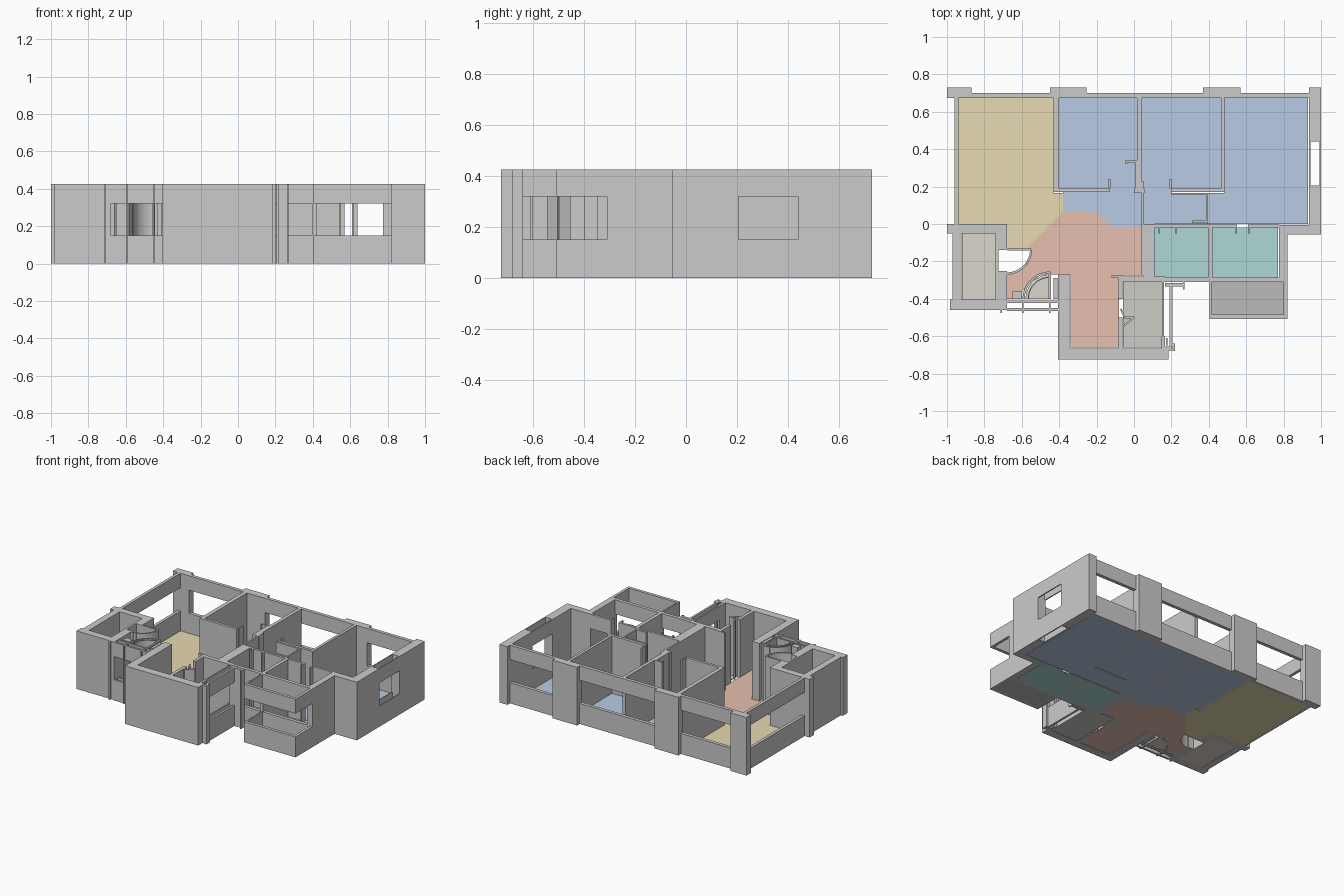
import bpy, bmesh
from math import cos, sin, radians, hypot

H = 0.425                # wall height
SILL, HEAD = 0.15, 0.32  # window opening
FULL = [(0, H)]
OPEN = [(0, SILL), (HEAD, H)]


def finish(name, bm, color=None):
    bmesh.ops.recalc_face_normals(bm, faces=bm.faces)
    me = bpy.data.meshes.new(name)
    bm.to_mesh(me)
    bm.free()
    ob = bpy.data.objects.new(name, me)
    bpy.context.collection.objects.link(ob)
    if color:
        mat = bpy.data.materials.new(name + "_colour")
        mat.diffuse_color = (*color, 1)
        me.materials.append(mat)
    return ob


def prism(bm, pts, z0, z1):
    lo = [bm.verts.new((x, y, z0)) for x, y in pts]
    hi = [bm.verts.new((x, y, z1)) for x, y in pts]
    bm.faces.new(lo[::-1])
    bm.faces.new(hi)
    n = len(pts)
    for i in range(n):
        j = (i + 1) % n
        bm.faces.new((lo[i], lo[j], hi[j], hi[i]))


def walls(name, rects, spans=FULL):
    """Rectangles (x0, x1, y0, y1) raised through each height span."""
    bm = bmesh.new()
    for x0, x1, y0, y1 in rects:
        for z0, z1 in spans:
            prism(bm, [(x0, y0), (x1, y0), (x1, y1), (x0, y1)], z0, z1)
    return finish(name, bm)


def strip(name, path, t=0.012):
    """Thin full-height panels following a path."""
    bm = bmesh.new()
    for (ax, ay), (bx, by) in zip(path, path[1:]):
        d = hypot(bx - ax, by - ay)
        nx, ny = -(by - ay) / d * t / 2, (bx - ax) / d * t / 2
        prism(bm, [(ax + nx, ay + ny), (ax - nx, ay - ny),
                   (bx - nx, by - ny), (bx + nx, by + ny)], 0, H)
    return finish(name, bm)


def floor(name, pts, color):
    bm = bmesh.new()
    prism(bm, pts, 0, 0.004)
    return finish(name, bm, color)


def box_floor(name, x0, x1, y0, y1, color):
    return floor(name, [(x0, y0), (x1, y0), (x1, y1), (x0, y1)], color)


def arc(cx, cy, r, a0, a1, n=10):
    return [(cx + r * cos(radians(a0 + (a1 - a0) * i / n)),
             cy + r * sin(radians(a0 + (a1 - a0) * i / n))) for i in range(n + 1)]


# Floors
TAN, BLUE, PINK = (.80, .70, .44), (.49, .60, .79), (.80, .53, .43)
TEAL, STONE = (.42, .68, .67), (.72, .68, .61)
floor("living_floor", [(-.94, .675), (-.43, .675), (-.43, .165), (-.38, .165), (-.38, .065),
                       (-.58, -.135), (-.68, -.135), (-.68, 0), (-.94, 0)], TAN)
box_floor("bedroom_1_floor", -.40, .015, .19, .675, BLUE)
box_floor("bedroom_2_floor", .04, .465, .19, .675, BLUE)
floor("bedroom_3_floor", [(.48, .675), (.93, .675), (.93, 0), (.395, 0), (.395, .165), (.48, .165)], BLUE)
floor("corridor_floor", [(-.38, .17), (.04, .17), (.04, -.02), (-.12, -.02),
                         (-.20, .065), (-.38, .065)], BLUE)
box_floor("closet_floor", .05, .39, 0, .16, BLUE)
box_floor("bedroom_2_door_floor", .05, .20, .16, .19, BLUE)
box_floor("bedroom_1_door_floor", -.13, .0, .17, .19, BLUE)
floor("hall_floor", [(-.38, .065), (-.20, .065), (-.12, -.02), (.04, -.02), (.04, -.275),
                     (-.08, -.275), (-.08, -.66), (-.34, -.66), (-.34, -.27), (-.50, -.27),
                     (-.60, -.36), (-.61, -.40), (-.68, -.40), (-.68, -.265)]
      + arc(-.68, -.135, .13, -85, 0) + [(-.58, -.135)], PINK)
box_floor("bathroom_1_floor", .11, .395, -.285, -.02, TEAL)
box_floor("bathroom_2_floor", .42, .77, -.285, -.02, TEAL)
box_floor("lift_floor", -.92, -.73, -.405, -.05, STONE)
box_floor("kitchen_floor", -.06, .15, -.66, -.31, (.60, .62, .56))
box_floor("balcony_floor", .41, .80, -.485, -.31, (.5, .5, .5))
floor("entry_mat_floor", [(-.45, -.40)] + arc(-.45, -.40, .13, 90, 180), STONE)

# Rear facade: piers with recessed window bands
walls("rear_piers", [(-1, -.87, .675, .73), (-.45, -.255, .675, .73),
                     (.37, .57, .675, .73), (.935, 1, .675, .73)])
walls("rear_window_bands", [(x0, x1, .675, .70) for x0, x1 in
                            ((-.87, -.45), (-.255, .37), (.57, .935))], OPEN)

# Left side: living room window band and lift room
walls("left_window_band", [(-.96, -.938, 0, .675)], OPEN)
walls("lift_room_walls", [(-1, -.68, -.05, 0), (-.97, -.922, -.405, -.05),
                          (-.985, -.68, -.46, -.405), (-.74, -.725, -.405, -.05),
                          (-.725, -.68, -.14, -.05), (-.725, -.68, -.405, -.25)])

# Right side: solid wall with a hollow window, stepping in toward the balcony
walls("right_walls", [(.935, 1, .44, .675), (.935, 1, -.055, .205),
                      (.775, .935, -.055, -.005), (.775, .82, -.31, -.055)])
walls("right_window_panels", [(.935, .943, .205, .44), (.992, 1, .205, .44)], OPEN)

# Balcony parapet bands
walls("balcony_bands", [(.405, .82, -.507, -.485), (.80, .82, -.485, -.31),
                        (.405, .415, -.485, -.31)], OPEN)

# Front block: dining bay and kitchen
walls("front_block_walls", [(-.405, -.345, -.725, -.27), (-.345, .185, -.725, -.665),
                            (-.085, -.062, -.665, -.50), (-.085, -.062, -.40, -.275),
                            (-.12, -.062, -.285, -.275), (-.062, .165, -.31, -.28),
                            (.148, .165, -.665, -.60), (.165, .20, -.675, -.655)])
walls("kitchen_window_bands", [(.19, .205, -.655, -.335), (.15, .16, -.60, -.31)], OPEN)
walls("kitchen_side_fins", [(.165, .27, -.335, -.315), (.262, .27, -.35, -.31),
                            (.17, .178, -.65, -.61), (.205, .22, -.68, -.64)])
strip("kitchen_folding_door", [(-.07, -.455), (-.05, -.50), (0, -.50),
                               (-.05, -.54), (-.07, -.53)], .01)

# Entrance window and swing-door arcs
walls("entrance_bands", [(-.68, -.405, -.465, -.45), (-.68, -.405, -.422, -.41)], OPEN)
walls("entrance_jambs", [(-.715, -.705, -.475, -.455), (-.60, -.59, -.475, -.41),
                         (-.455, -.447, -.475, -.41), (-.65, -.60, -.40, -.36),
                         (-.43, -.41, -.40, -.29)])
strip("lift_door_swing", [(-.68, -.135)] + arc(-.68, -.135, .13, 0, -90))
strip("entry_door_swing", [(-.45, -.40)] + arc(-.45, -.40, .14, 90, 180))
strip("entry_door_inner_swing", arc(-.45, -.40, .115, 90, 180), .006)

# Bathrooms
walls("bathroom_walls", [(.05, .11, -.285, -.005), (.05, .19, -.31, -.285),
                         (.395, .42, -.31, -.005), (.11, .55, -.02, -.003),
                         (.61, .64, -.02, -.003)])
walls("bathroom_window_bands", [(.19, .395, -.31, -.285), (.42, .775, -.31, -.285),
                                (.64, .775, -.02, -.003)], OPEN)
walls("bathroom_door_jambs", [(x, x + .01, -.05, -.02) for x in (.13, .22, .54, .61)])

# Bedroom partitions and closet
walls("bedroom_partitions", [(-.43, -.40, .17, .675), (.015, .04, .17, .675), (.465, .485, .17, .675),
                             (-.41, -.13, .17, .19), (.20, .48, .17, .19), (0, .055, .165, .19)])
walls("corridor_partitions", [(.04, .052, -.275, .165), (.20, .395, .155, .165),
                              (.385, .395, 0, .165), (.31, .385, .005, .02), (.052, .11, -.02, 0)])
walls("door_jambs", [(-.135, -.125, .19, .24), (.19, .20, .19, .24), (.005, .015, .19, .33),
                     (-.045, .015, .33, .342), (.04, .05, .19, .23), (-.045, -.035, .32, .335)])
